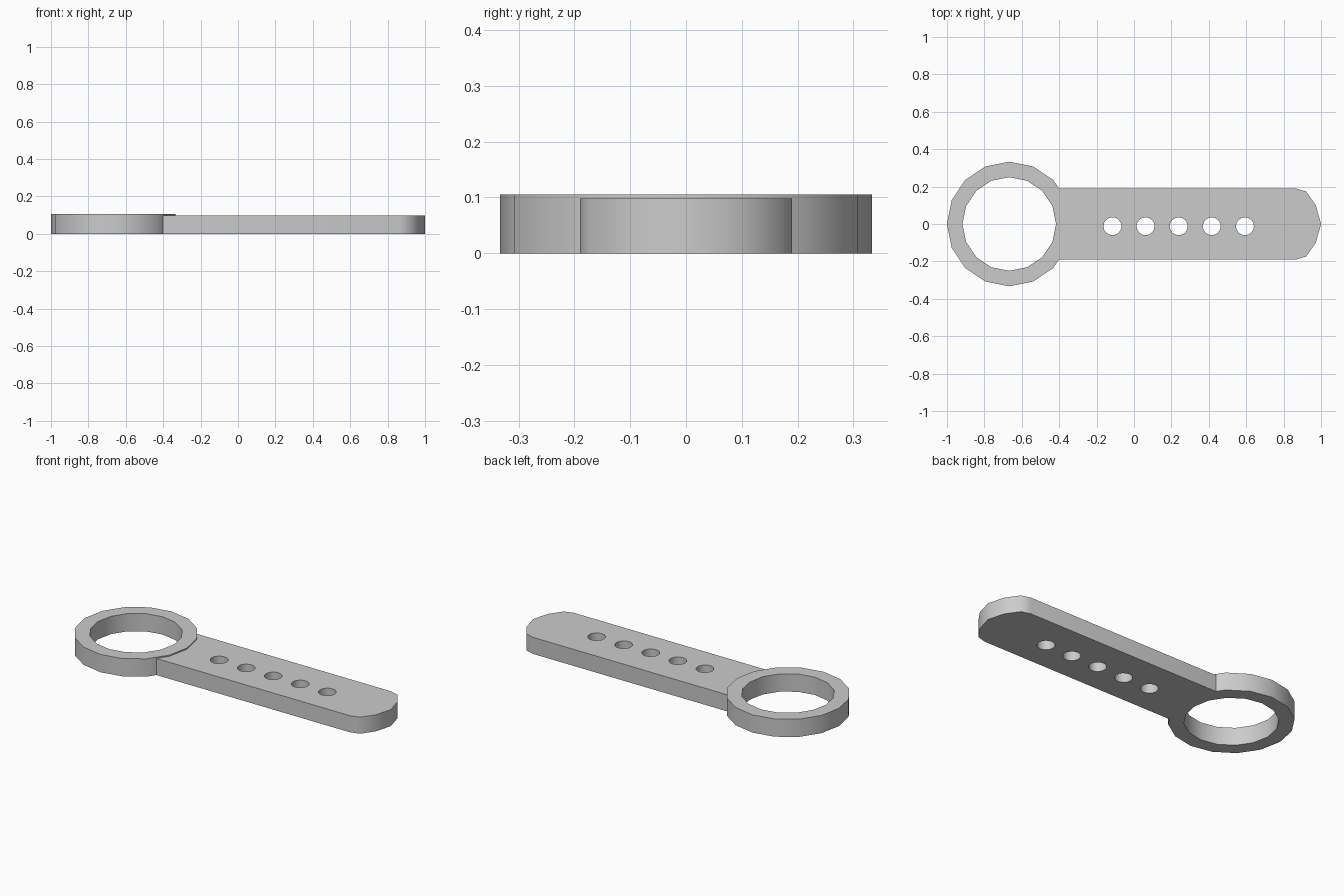
import bpy, bmesh
from math import cos, sin, pi, radians

cube = bpy.data.objects.get("Cube")
if cube:
    bpy.data.objects.remove(cube, do_unlink=True)

grey = bpy.data.materials.new("plain grey")
grey.use_nodes = True
colour = (0.6, 0.6, 0.6, 1)
grey.diffuse_color = colour
grey.node_tree.nodes["Principled BSDF"].inputs["Base Color"].default_value = colour


def circle(x, y, radius, sides=16):
    return [(x + radius * cos(2 * pi * i / sides), y + radius * sin(2 * pi * i / sides))
            for i in range(sides)]


def prism(name, outline, bottom, top):
    """Extrude a flat outline upwards."""
    bm = bmesh.new()
    face = bm.faces.new([bm.verts.new((x, y, bottom)) for x, y in outline])
    up = bmesh.ops.extrude_face_region(bm, geom=[face])["geom"]
    bmesh.ops.translate(bm, vec=(0, 0, top - bottom),
                        verts=[v for v in up if isinstance(v, bmesh.types.BMVert)])
    bmesh.ops.recalc_face_normals(bm, faces=bm.faces)
    mesh = bpy.data.meshes.new(name)
    bm.to_mesh(mesh)
    bm.free()
    mesh.materials.append(grey)
    obj = bpy.data.objects.new(name, mesh)
    bpy.context.collection.objects.link(obj)
    return obj


def combine(target, other, operation):
    """Apply a boolean, then remove the helper."""
    bpy.context.view_layer.objects.active = target
    mod = target.modifiers.new(operation, "BOOLEAN")
    mod.operation = operation
    mod.solver = "EXACT"
    mod.object = other
    bpy.ops.object.modifier_apply(modifier=mod.name)
    bpy.data.objects.remove(other, do_unlink=True)


# Arm with a shallow rounded tip
ring_x = -0.667
half = [(-0.402, 0.19), (0.866, 0.19), (0.92, 0.174), (0.972, 0.1)]
outline = half + [(1, 0)] + [(x, -y) for x, y in reversed(half)]
arm = prism("ring_lever", outline, 0, 0.098)

# Slightly taller ring, joined to the arm and bored through
combine(arm, prism("ring", circle(ring_x, 0, 0.333), 0, 0.105), "UNION")
combine(arm, prism("ring_bore", circle(ring_x, 0, 0.25), -0.1, 0.2), "DIFFERENCE")

# Row of five holes
for i in range(5):
    hole = prism("hole", circle(-0.115 + 0.177 * i, -0.012, 0.048), -0.1, 0.2)
    combine(arm, hole, "DIFFERENCE")

# Smooth curved walls, sharp rims
bpy.ops.object.select_all(action="DESELECT")
arm.select_set(True)
bpy.context.view_layer.objects.active = arm
bpy.ops.object.shade_smooth_by_angle(angle=radians(40))
